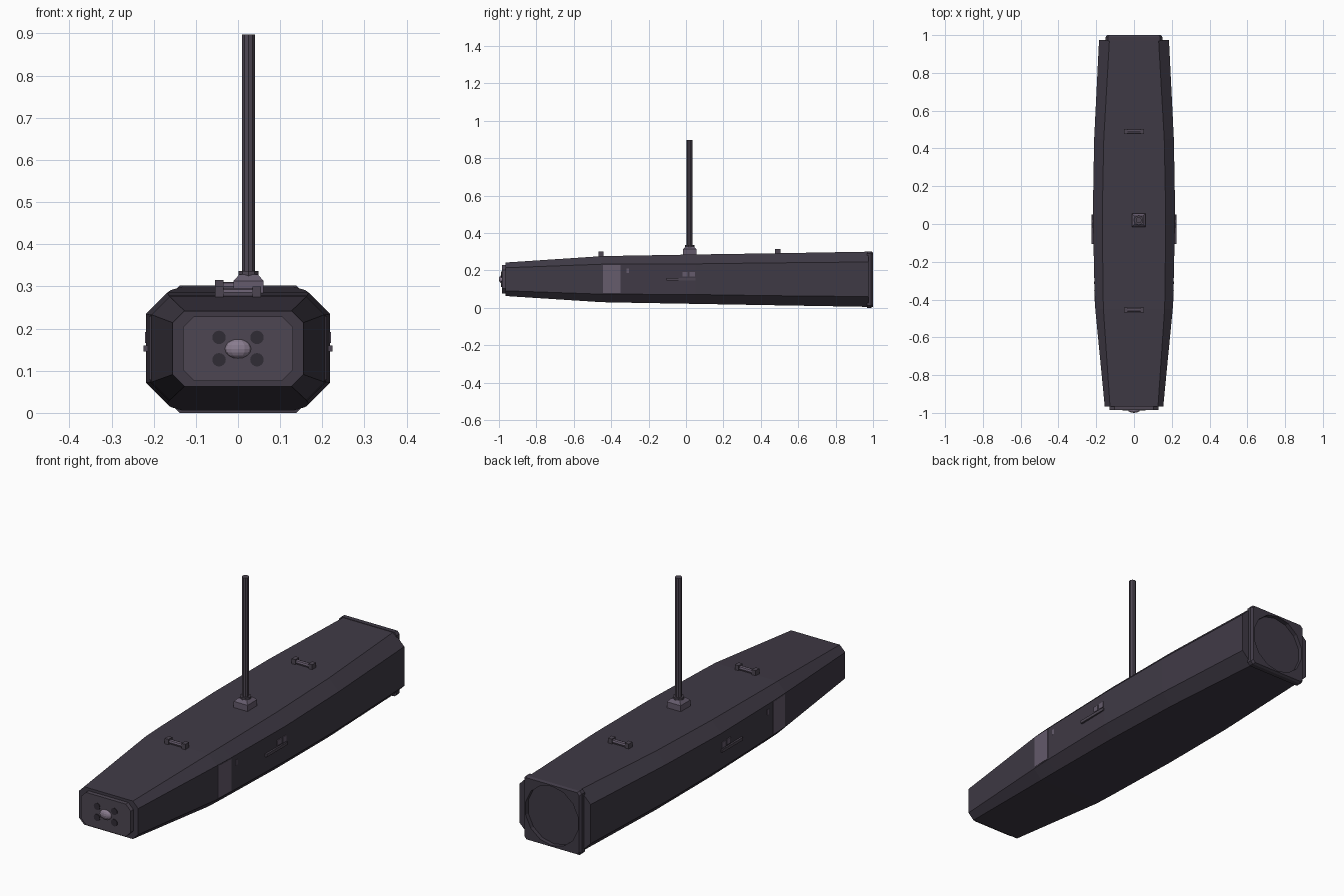
import bpy, bmesh, math
from mathutils import Vector, Matrix

if "Cube" in bpy.data.objects:
    bpy.data.objects.remove(bpy.data.objects["Cube"])


def material(name, rgb):
    m = bpy.data.materials.new(name)
    m.diffuse_color = (*rgb, 1)
    m.use_nodes = True
    m.node_tree.nodes["Principled BSDF"].inputs["Base Color"].default_value = m.diffuse_color
    return m


DARK = material("dark_hull", (0.05, 0.042, 0.06))
MID = material("mid_trim", (0.075, 0.062, 0.085))
LIGHT = material("light_trim", (0.13, 0.105, 0.15))
BLACK = material("black_detail", (0.03, 0.025, 0.035))
PALE = material("pale_lens", (0.25, 0.2, 0.27))


def finish(name, bm, mat):
    bmesh.ops.recalc_face_normals(bm, faces=bm.faces)
    me = bpy.data.meshes.new(name)
    bm.to_mesh(me)
    bm.free()
    me.materials.append(mat)
    ob = bpy.data.objects.new(name, me)
    bpy.context.collection.objects.link(ob)
    return ob


def octagon(w, z0, z1, c):
    half = [(w - c, z0), (w, z0 + c), (w, z1 - c), (w - c, z1)]
    return half + [(-x, z) for x, z in reversed(half)]


def loft(name, rings, mat):
    """Skin a list of closed rings of 3D points and cap both ends."""
    bm = bmesh.new()
    vs = [[bm.verts.new(p) for p in r] for r in rings]
    n = len(vs[0])
    for a, b in zip(vs, vs[1:]):
        for i in range(n):
            j = (i + 1) % n
            bm.faces.new((a[i], a[j], b[j], b[i]))
    bm.faces.new(vs[0])
    bm.faces.new(vs[-1])
    return finish(name, bm, mat)


def oct_loft(name, stations, mat):
    """Stations are (y, half width, bottom, top, chamfer)."""
    return loft(name, [[(x, y, z) for x, z in octagon(w, a, b, c)]
                       for y, w, a, b, c in stations], mat)


def box(name, lo, hi, mat):
    lo, hi = Vector(lo), Vector(hi)
    bm = bmesh.new()
    bmesh.ops.create_cube(bm, size=1)
    bmesh.ops.scale(bm, vec=hi - lo, verts=bm.verts)
    bmesh.ops.translate(bm, vec=(lo + hi) / 2, verts=bm.verts)
    return finish(name, bm, mat)


def rod(name, a, b, r, sides, mat):
    a, b = Vector(a), Vector(b)
    bm = bmesh.new()
    rot = (b - a).to_track_quat('Z', 'Y').to_matrix().to_4x4()
    bmesh.ops.create_cone(bm, cap_ends=True, segments=sides, radius1=r, radius2=r,
                          depth=(b - a).length,
                          matrix=Matrix.Translation((a + b) / 2) @ rot)
    return finish(name, bm, mat)


# Hull: tapered octagonal body
oct_loft("hull", [(-0.965, 0.155, 0.063, 0.242, 0.028),
                  (-0.45, 0.205, 0.030, 0.276, 0.043),
                  (-0.35, 0.209, 0.028, 0.278, 0.045),
                  (0.05, 0.218, 0.021, 0.285, 0.05),
                  (0.45, 0.211, 0.014, 0.291, 0.051),
                  (0.975, 0.185, 0.005, 0.300, 0.055)], DARK)

# Nose plate, lens and four ports
oct_loft("nose_plate", [(-0.985, 0.13, 0.076, 0.229, 0.026),
                        (-0.96, 0.13, 0.076, 0.229, 0.026)], MID)
for x in (-0.045, 0.045):
    for z in (0.126, 0.179):
        rod("nose_port", (x, -0.988, z), (x, -0.97, z), 0.016, 16, BLACK)
bm = bmesh.new()
bmesh.ops.create_uvsphere(bm, u_segments=12, v_segments=8, radius=1)
bmesh.ops.scale(bm, vec=(0.032, 0.017, 0.023), verts=bm.verts)
bmesh.ops.translate(bm, vec=(0, -0.983, 0.152), verts=bm.verts)
finish("nose_lens", bm, PALE)

# Tail plate with a shallow round opening
tail = oct_loft("tail_plate", [(0.968, 0.15, 0.0, 0.302, 0.012),
                               (0.99, 0.15, 0.0, 0.302, 0.012),
                               (1.0, 0.143, 0.006, 0.296, 0.012)], DARK)
cutter = rod("tail_cutter", (0, 0.98, 0.151), (0, 1.1, 0.151), 0.14, 14, DARK)
cutter.hide_render = True
cutter.hide_viewport = True
cut = tail.modifiers.new("opening", 'BOOLEAN')
cut.operation = 'DIFFERENCE'
cut.solver = 'EXACT'
cut.object = cutter

# Side fittings, same on both flanks
for s in (-1, 1):
    box("side_rail", (s * 0.205, -0.105, 0.146), (s * 0.224, 0.05, 0.160), MID)
    for y in (-0.02, 0.02):
        box("side_stud", (s * 0.205, y, 0.166), (s * 0.2205, y + 0.028, 0.192), LIGHT)
    box("side_slot", (s * 0.2, -0.318, 0.185), (s * 0.2115, -0.305, 0.21), LIGHT)
    plan = [(0.2, -0.445), (0.2062, -0.445), (0.2105, -0.35), (0.2, -0.35)]
    loft("side_panel", [[(s * x, y, z) for x, y in plan] for z in (0.078, 0.23)], LIGHT)

# Two grab handles on the roof
for y, z in ((-0.455, 0.27), (0.49, 0.285)):
    for s in (-1, 1):
        box("handle_foot", (s * 0.034, y - 0.014, z), (s * 0.054, y + 0.014, z + 0.03), MID)
    rod("handle_bar", (-0.036, y, z + 0.015), (0.036, y, z + 0.015), 0.011, 8, LIGHT)

# Antenna: stepped square base, collar and mast
ax, ay = 0.025, 0.02
loft("antenna_base", [[(ax + h * i, ay + h * j, z) for i, j in ((-1, -1), (1, -1), (1, 1), (-1, 1))]
                      for h, z in ((0.036, 0.275), (0.036, 0.313), (0.022, 0.328))], LIGHT)
rod("antenna_collar", (ax, ay, 0.32), (ax, ay, 0.336), 0.025, 10, MID)
rod("antenna_mast", (ax, ay, 0.33), (ax, ay, 0.897), 0.016, 10, MID)
